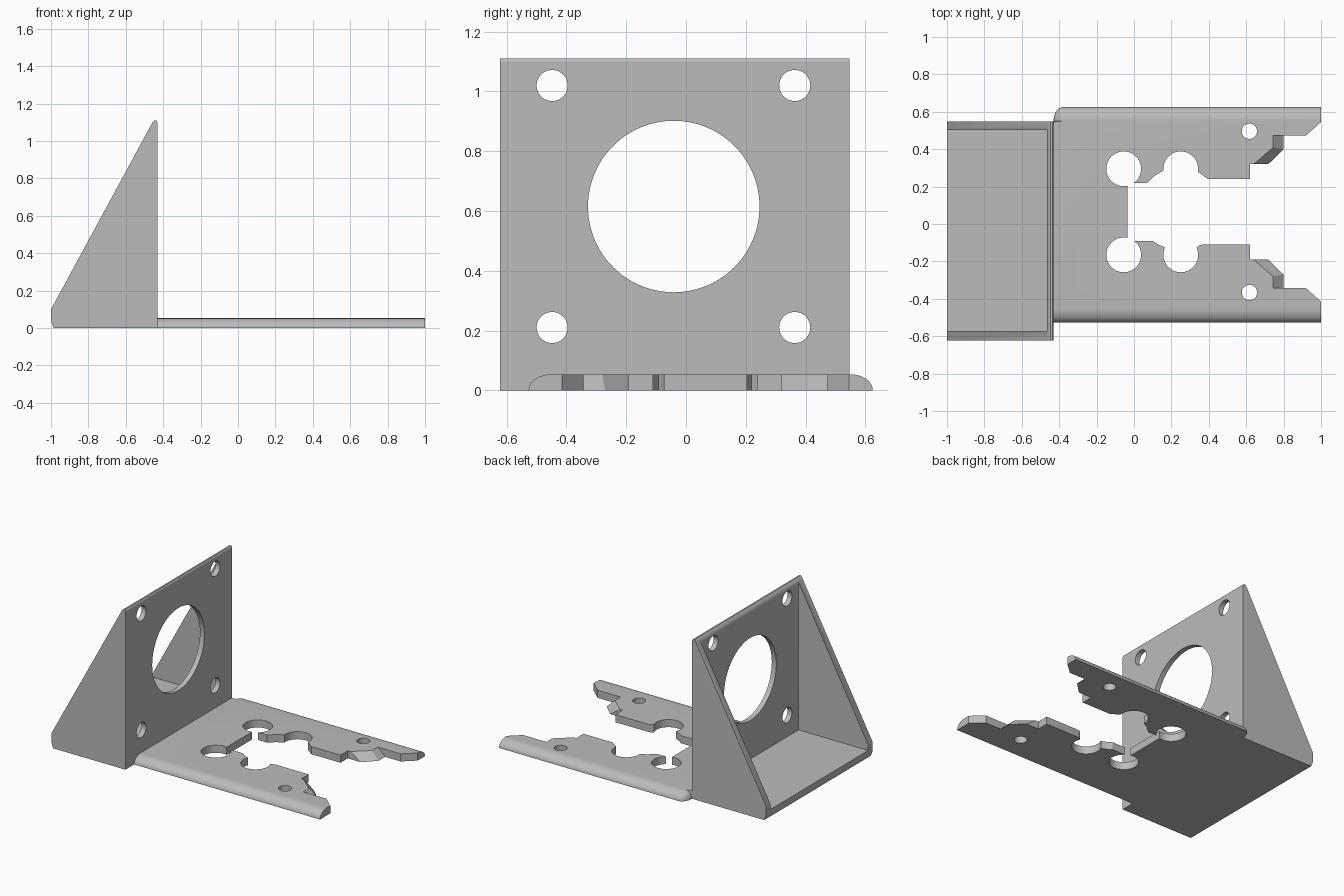
import bpy, bmesh, math
from mathutils import Matrix

if "Cube" in bpy.data.objects:
    bpy.data.objects.remove(bpy.data.objects["Cube"])

grey = bpy.data.materials.new("plain_grey")
grey.use_nodes = True
COLOUR = (0.5, 0.5, 0.5, 1)
grey.diffuse_color = COLOUR
grey.node_tree.nodes["Principled BSDF"].inputs["Base Color"].default_value = COLOUR


def loft(name, rings):
    """Closed solid through equal-length rings of 3D points."""
    bm = bmesh.new()
    rows = [[bm.verts.new(p) for p in ring] for ring in rings]
    n = len(rows[0])
    for a, b in zip(rows, rows[1:]):
        for i in range(n):
            j = (i + 1) % n
            bm.faces.new((a[i], a[j], b[j], b[i]))
    bm.faces.new(rows[0][::-1])
    bm.faces.new(rows[-1])
    bmesh.ops.recalc_face_normals(bm, faces=bm.faces)
    mesh = bpy.data.meshes.new(name)
    bm.to_mesh(mesh)
    bm.free()
    mesh.materials.append(grey)
    obj = bpy.data.objects.new(name, mesh)
    bpy.context.collection.objects.link(obj)
    return obj


def prism_y(name, profile, y0, y1):
    return loft(name, [[(x, y, z) for x, z in profile] for y in (y0, y1)])


def drill(centre, radius, axis, sides=48):
    """Round cutter along z or x."""
    turn = Matrix.Rotation(math.pi / 2, 4, 'Y') if axis == 'X' else Matrix()
    place = Matrix.Translation(centre) @ turn
    bm = bmesh.new()
    bmesh.ops.create_cone(bm, cap_ends=True, segments=sides, radius1=radius,
                          radius2=radius, depth=0.3, matrix=place)
    mesh = bpy.data.meshes.new("drill")
    bm.to_mesh(mesh)
    bm.free()
    mesh.materials.append(grey)
    obj = bpy.data.objects.new("drill", mesh)
    bpy.context.collection.objects.link(obj)
    return obj


def cut(target, cutters):
    bpy.context.view_layer.objects.active = target
    for cutter in cutters:
        cutter.hide_render = True
        mod = target.modifiers.new("cut", 'BOOLEAN')
        mod.operation, mod.solver, mod.object = 'DIFFERENCE', 'EXACT', cutter
        bpy.ops.object.modifier_apply(modifier=mod.name)
        bpy.data.objects.remove(cutter)


def shade(obj):
    bpy.ops.object.select_all(action='DESELECT')
    obj.select_set(True)
    bpy.context.view_layer.objects.active = obj
    bpy.ops.object.shade_smooth_by_angle(angle=math.radians(30))


# Motor bracket: gusseted box, open at the back, with a bored face plate
FRONT, FLOOR = -0.43, 0.06
side = [(-0.985, 0), (FRONT, 0), (FRONT, 1.1), (-0.436, 1.11), (-0.447, 1.11),
        (-0.457, 1.1), (-1, 0.1), (-1, 0.05), (-0.996, 0.025)]
bracket = prism_y("motor_bracket", side, -0.622, 0.548)
pocket = prism_y("pocket", [(-1.2, FLOOR), (-0.465, FLOOR), (-0.465, 1.3), (-1.2, 1.3)],
                 -0.572, 0.502)
bores = [drill((FRONT, -0.041, 0.615), 0.287, 'X', 96)]
bores += [drill((FRONT, y, z), 0.052, 'X') for y in (-0.448, 0.364) for z in (0.21, 1.02)]
cut(bracket, [pocket] + bores)
shade(bracket)

# Base plate: long edges rounded over, one rounded back corner
THICK, ROUND, MID = 0.053, 0.075, 0.065
rings = []
for i in range(11):
    a = math.pi / 2 * i / 10
    inset = ROUND * (1 - math.cos(a)) * 0.98
    keep = 1 - inset / ROUND
    ring = [(FRONT - 0.01, -0.527 + inset), (1, -0.527 + inset), (1, 0.625 - inset)]
    for k in range(9):
        t = math.pi / 2 * (1 + k / 8)
        ring.append((-0.38 + 0.05 * keep * math.cos(t), 0.55 + ROUND * keep * math.sin(t)))
    ring.append((FRONT - 0.01, 0.545))
    rings.append([(x, y, THICK * math.sin(a)) for x, y in ring])
plate = loft("base_plate", rings)


# Opening outline as (x, distance from the middle line, slope shift at the bottom)
def half_opening(shoulder):
    rest = [(0.62, 0.175, 0, 0), (0.62, 0.255, 0, 0), (0.64, 0.255, 0.077, 0),
            (0.743, 0.345, 0.057, -0.01), (0.743, 0.408, 0.057, 0),
            (0.92, 0.408, 0, 0), (1, 0.48, 0, 0), (1.1, 0.57, 0, 0)]
    return [(-0.035, 0.155, 0, 0)] + [(x, d, 0, 0) for x, d in shoulder] + rest


upper = half_opening([(0.07, 0.155), (0.11, 0.192), (0.165, 0.225), (0.335, 0.22),
                      (0.365, 0.197), (0.396, 0.175)])
lower = half_opening([(0.1, 0.155), (0.13, 0.175), (0.165, 0.19), (0.335, 0.19),
                      (0.35, 0.178), (0.37, 0.175)])


def opening_ring(level):
    """Outline at a height given as a fraction of the plate thickness."""
    s = 1 - level
    up = [(x + dx * s, MID + d + dd * s) for x, d, dx, dd in upper]
    down = [(x + dx * s, MID - d - dd * s) for x, d, dx, dd in lower]
    return [(x, y, level * THICK) for x, y in up + down[::-1]]


opening = loft("opening", [opening_ring(-0.15), opening_ring(1.15)])
holes = [drill((x, MID + s * 0.23, 0), 0.093, 'Z') for x in (-0.055, 0.25) for s in (1, -1)]
holes += [drill((0.617, MID + s * 0.431, 0), 0.041, 'Z', 32) for s in (1, -1)]
cut(plate, [opening] + holes)
shade(plate)
